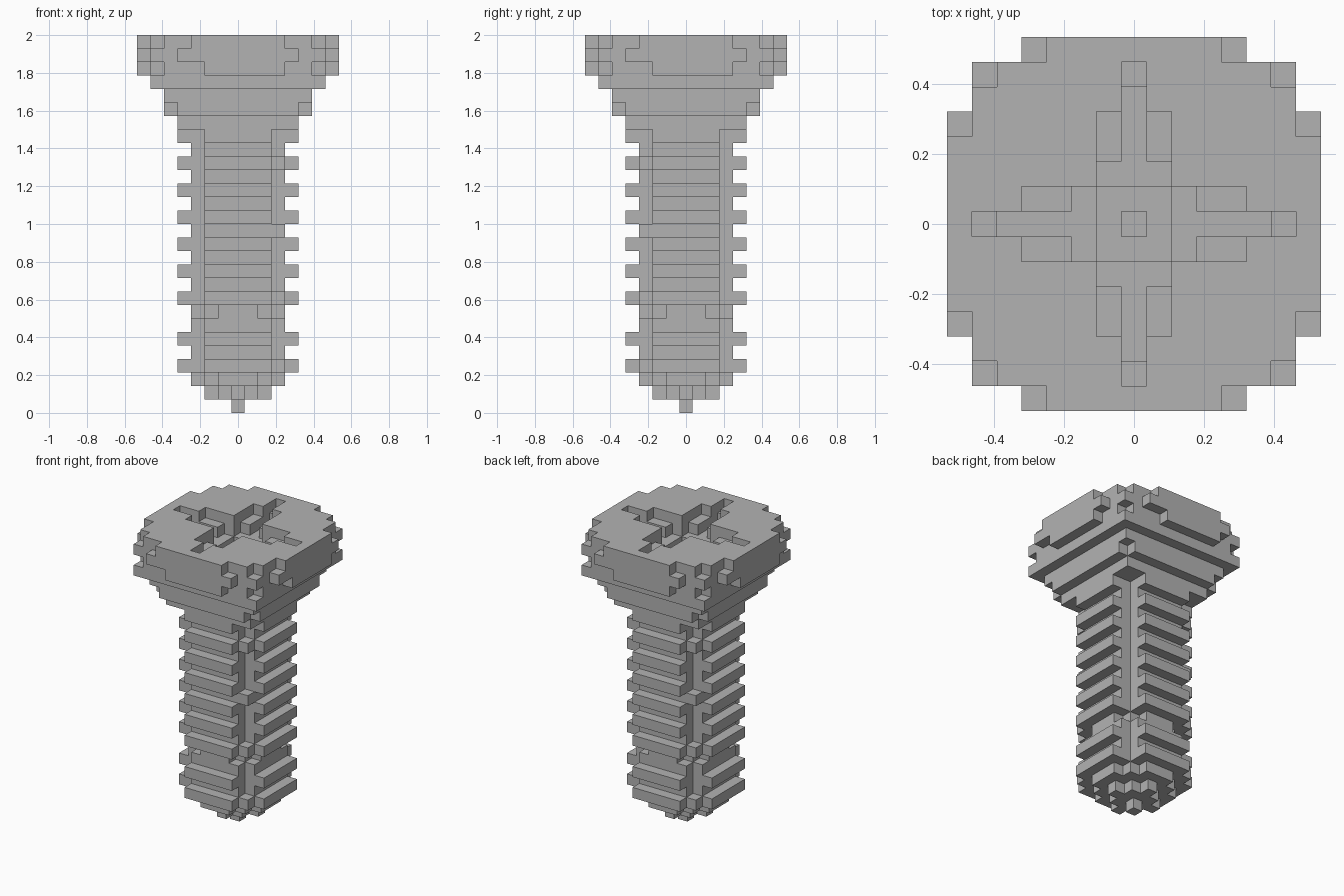
import bpy
import bmesh
from mathutils import Vector

cube = bpy.data.objects.get("Cube")
if cube:
    bpy.data.objects.remove(cube, do_unlink=True)

UNIT = 2 / 28  # edge length of one block

steel = bpy.data.materials.new("grey steel")
steel.use_nodes = True
steel.diffuse_color = (0.45, 0.45, 0.45, 1)
steel.node_tree.nodes["Principled BSDF"].inputs["Base Color"].default_value = (0.45, 0.45, 0.45, 1)


def plan(halves, z):
    """One layer of blocks; halves[i] is the half width of the rows at distance i."""
    n = len(halves) - 1
    return {(x, y, z) for y in range(-n, n + 1)
            for x in range(-halves[abs(y)], halves[abs(y)] + 1)}


def square(half, z):
    return plan([half] * (half + 1), z)


def box(xs, ys, zs):
    return {(x, y, z) for x in range(xs[0], xs[1] + 1)
            for y in range(ys[0], ys[1] + 1) for z in range(zs[0], zs[1] + 1)}


def four_ways(cells):
    """Repeat blocks at every quarter turn about the axis."""
    out = set()
    for x, y, z in cells:
        for _ in range(4):
            out.add((x, y, z))
            x, y = -y, x
    return out


def build(name, cells, solid):
    """Mesh the exposed sides of a part, merged into large flat faces."""
    bm = bmesh.new()
    for cell in cells:
        for axis in range(3):
            for sign in (-1, 1):
                n = Vector((0, 0, 0))
                n[axis] = sign
                if tuple(int(a + b) for a, b in zip(cell, n)) in solid:
                    continue
                u = Vector((0, 0, 0))
                u[(axis + 1) % 3] = 0.5
                v = n.cross(u)
                c = Vector(cell) + Vector((0, 0, 0.5)) + n / 2
                corners = (c - u - v, c + u - v, c + u + v, c - u + v)
                bm.faces.new([bm.verts.new(p * UNIT) for p in corners])
    bmesh.ops.remove_doubles(bm, verts=bm.verts, dist=UNIT / 100)
    bmesh.ops.dissolve_limit(bm, angle_limit=0.01, verts=bm.verts, edges=bm.edges)
    mesh = bpy.data.meshes.new(name)
    bm.to_mesh(mesh)
    bm.free()
    mesh.materials.append(steel)
    bpy.context.collection.objects.link(bpy.data.objects.new(name, mesh))


# Pointed tip
tip = plan([0], 0) | plan([2, 1, 0], 1) | plan([3, 3, 2, 1], 2)

# Shaft core with cut corners, narrowed at the gap in the thread
shaft = set()
for z in range(3, 21):
    shaft |= plan([3, 3, 2, 1] if z == 7 else [3, 3, 3, 2], z)

# Thread ridges on the four sides, with blocks climbing two corners
thread = set()
for z in [3, 5] + list(range(8, 21, 2)):
    thread |= four_ways(box((-2, 2), (-4, -4), (z, z)))
    thread |= four_ways(box((-2, 2), (-3, -3), (z, z)))
for z in (3, 8, 13, 18):
    thread |= {(3, -3, z), (-3, 3, z)}
thread -= shaft

# Flared neck under the head
neck = square(4, 21) | plan([5, 5, 5, 5, 5, 4], 22) | square(5, 23)

# Rounded head
head = square(6, 24)
head |= plan([6, 6, 6, 6, 6, 6, 5], 25) | four_ways(box((-2, 3), (-7, -7), (25, 25)))
head |= plan([7, 7, 7, 7, 7, 6, 6, 4], 26)
head |= plan([7, 7, 7, 7, 6, 6, 5, 3], 27)

# Stepped cross recess in the head
head -= four_ways(box((-1, 1), (0, 4), (27, 27)))
head -= four_ways(box((0, 0), (0, 6), (27, 27)))
head -= four_ways(box((-1, 1), (0, 2), (26, 26)))
head -= four_ways(box((0, 0), (0, 5), (26, 26)))
head -= box((-1, 1), (-1, 1), (25, 25))
head -= {(0, 0, 24)}

parts = {"tip": tip, "shaft": shaft, "thread": thread, "neck": neck, "head": head}
solid = set().union(*parts.values())
for name, cells in parts.items():
    build(name, cells, solid)
